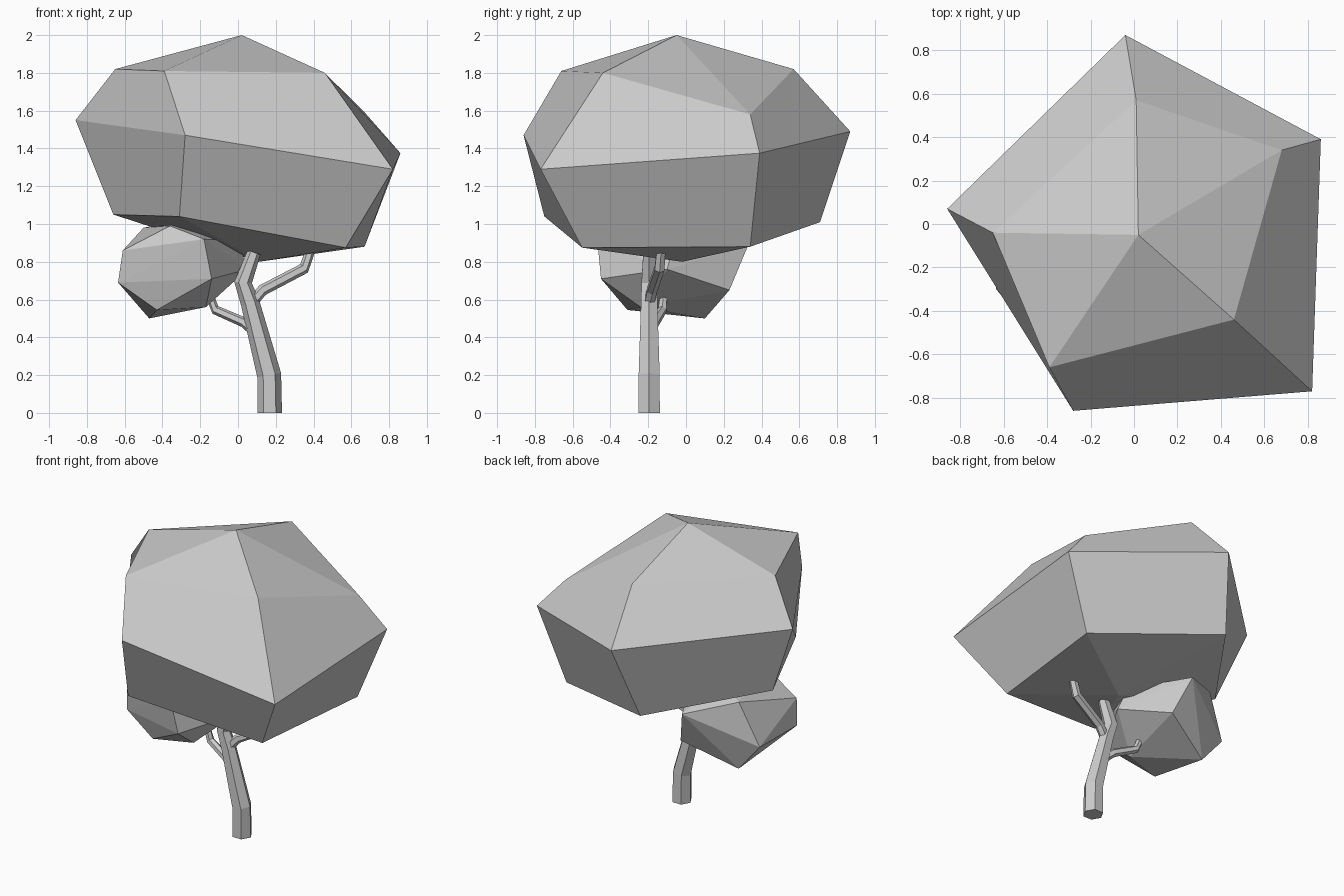
import bpy, bmesh
from math import cos, sin, pi
from mathutils import Vector

if "Cube" in bpy.data.objects:
    bpy.data.objects.remove(bpy.data.objects["Cube"])


def finish(name, bm):
    bmesh.ops.recalc_face_normals(bm, faces=bm.faces[:])
    me = bpy.data.meshes.new(name)
    bm.to_mesh(me)
    bm.free()
    ob = bpy.data.objects.new(name, me)
    bpy.context.collection.objects.link(ob)
    return ob


def ringed_blob(name, top, rings, bottom):
    """Faceted blob: two poles joined by rings of equal length."""
    bm = bmesh.new()
    t, b = bm.verts.new(top), bm.verts.new(bottom)
    rs = [[bm.verts.new(p) for p in r] for r in rings]
    n = len(rs[0])
    for i in range(n):
        j = (i + 1) % n
        bm.faces.new((t, rs[0][i], rs[0][j]))
        for u, l in zip(rs, rs[1:]):
            bm.faces.new((u[i], l[i], l[j], u[j]))
        bm.faces.new((b, rs[-1][j], rs[-1][i]))
    return finish(name, bm)


def hull_blob(name, points):
    bm = bmesh.new()
    for p in points:
        bm.verts.new(p)
    bmesh.ops.convex_hull(bm, input=bm.verts[:])
    return finish(name, bm)


def limb(name, path, sides=6):
    """Six-sided tapering tube along (x, y, z, radius) points."""
    bm = bmesh.new()
    pts = [Vector(p[:3]) for p in path]
    rings = []
    for i, p in enumerate(pts):
        d = (pts[min(i + 1, len(pts) - 1)] - pts[max(i - 1, 0)]).normalized()
        if i == 0 and p.z == 0:
            d = Vector((0, 0, 1))
        side = Vector((0, 1, 0)).cross(d).normalized()
        up = d.cross(side)
        r = path[i][3]
        rings.append([bm.verts.new(p + r * (cos(2 * pi * k / sides) * side
                                            + sin(2 * pi * k / sides) * up))
                      for k in range(sides)])
    for a, b in zip(rings, rings[1:]):
        for k in range(sides):
            m = (k + 1) % sides
            bm.faces.new((a[k], a[m], b[m], b[k]))
    bm.faces.new(rings[0][::-1])
    bm.faces.new(rings[-1])
    return finish(name, bm)


# Large crown: five-sided rings between a top and a bottom point
ringed_blob("large_crown", (0.02, -0.05, 2.0), [
    [(0.01, 0.57, 1.82), (-0.65, -0.04, 1.82), (-0.39, -0.66, 1.81),
     (0.46, -0.44, 1.80), (0.68, 0.34, 1.58)],
    [(-0.04, 0.87, 1.49), (-0.86, 0.07, 1.55), (-0.28, -0.86, 1.47),
     (0.82, -0.77, 1.29), (0.86, 0.39, 1.375)],
    [(-0.15, 0.71, 1.01), (-0.66, 0.0, 1.05), (-0.31, -0.75, 1.04),
     (0.57, -0.55, 0.875), (0.67, 0.34, 0.88)],
], (0.11, -0.02, 0.80))

# Small crown tucked underneath on the left
hull_blob("small_crown", [
    (-0.47, 0.10, 0.50), (-0.43, -0.31, 0.545), (-0.17, -0.24, 0.56),
    (-0.12, 0.23, 0.65), (-0.14, -0.45, 0.71), (0.05, -0.10, 0.76),
    (-0.63, 0.10, 0.69), (-0.635, -0.30, 0.69), (-0.61, -0.33, 0.86),
    (-0.50, 0.14, 0.98), (-0.36, -0.36, 0.99), (-0.18, -0.47, 0.92),
    (-0.20, 0.33, 0.89), (0.0, -0.06, 0.91), (-0.27, 0.0, 1.03)])

# Trunk and two branches
limb("trunk", [(0.168, -0.195, 0, 0.065), (0.165, -0.195, 0.2, 0.064),
               (0.065, -0.195, 0.58, 0.05), (0.027, -0.195, 0.69, 0.047),
               (0.085, -0.195, 0.85, 0.036)])
limb("right_branch", [(0.07, -0.195, 0.58, 0.03), (0.13, -0.18, 0.65, 0.03),
                      (0.35, -0.14, 0.765, 0.03), (0.39, -0.13, 0.88, 0.026)])
limb("left_branch", [(0.08, -0.19, 0.44, 0.03), (0.03, -0.165, 0.48, 0.027),
                     (-0.12, -0.125, 0.545, 0.025), (-0.145, -0.12, 0.61, 0.022)])
